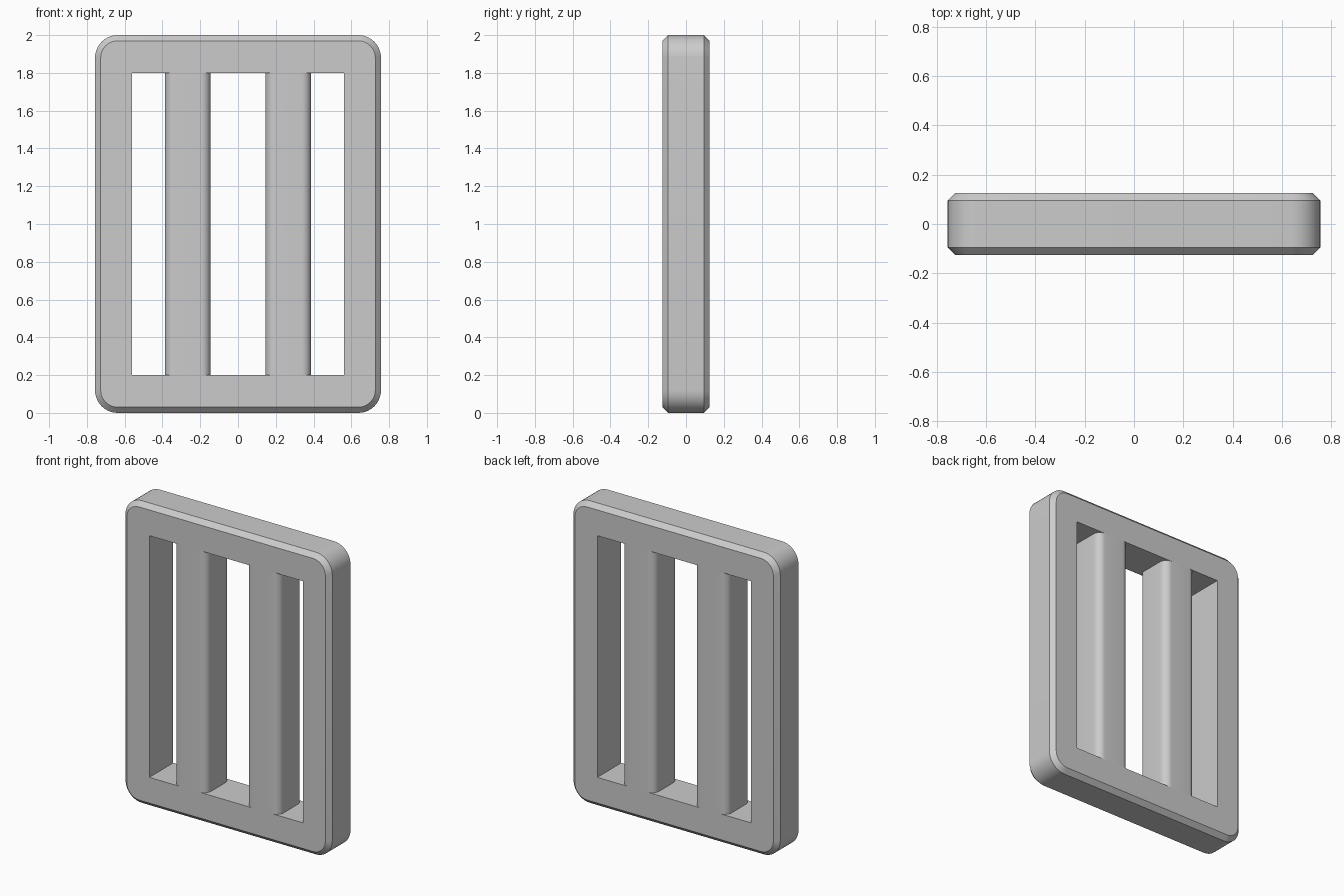
import bpy
import bmesh
from math import cos, sin, pi, radians

old = bpy.data.objects.get("Cube")
if old:
    bpy.data.objects.remove(old, do_unlink=True)

W, H = 0.757, 1.0            # half width and half height of the frame
WIN_W, WIN_H = 0.562, 0.8    # half size of the window
D = 0.125                    # half thickness
CHAMFER, CORNER = 0.03, 0.12
BAR_IN, BAR_OUT, BAR_ROUND = 0.145, 0.387, 0.05
STEPS = 10

grey = bpy.data.materials.new("light_grey")
grey.use_nodes = True
colour = (0.6, 0.6, 0.6, 1)
grey.diffuse_color = colour
grey.node_tree.nodes["Principled BSDF"].inputs["Base Color"].default_value = colour


def rounded_rect(half_w, half_h, radius):
    """Counter-clockwise outline; radius 0 repeats each corner point."""
    points = []
    for i, (sx, sy) in enumerate([(1, 1), (-1, 1), (-1, -1), (1, -1)]):
        for k in range(STEPS + 1):
            a = (i + k / STEPS) * pi / 2
            points.append((sx * (half_w - radius) + radius * cos(a),
                           sy * (half_h - radius) + radius * sin(a)))
    return points


def skin(bm, rings, closed):
    """Join consecutive rings of vertices with faces."""
    verts = [[bm.verts.new(p) for p in ring] for ring in rings]
    pairs = list(zip(verts, verts[1:]))
    if closed:
        pairs.append((verts[-1], verts[0]))
    for a, b in pairs:
        for i in range(len(a)):
            j = (i + 1) % len(a)
            bm.faces.new((a[i], a[j], b[j], b[i]))
    if not closed:
        bm.faces.new(verts[0])
        bm.faces.new(verts[-1])


def finish(bm, name):
    bmesh.ops.remove_doubles(bm, verts=bm.verts, dist=1e-5)
    bmesh.ops.recalc_face_normals(bm, faces=bm.faces)
    mesh = bpy.data.meshes.new(name)
    bm.to_mesh(mesh)
    bm.free()
    mesh.materials.append(grey)
    obj = bpy.data.objects.new(name, mesh)
    bpy.context.collection.objects.link(obj)
    bpy.ops.object.select_all(action='DESELECT')
    obj.select_set(True)
    bpy.context.view_layer.objects.active = obj
    bpy.ops.object.shade_smooth_by_angle(angle=radians(30))


# Frame: chamfered rounded rectangle with a square-cornered window
window = rounded_rect(WIN_W, WIN_H, 0)
inset = rounded_rect(W - CHAMFER, H - CHAMFER, CORNER - CHAMFER)
outer = rounded_rect(W, H, CORNER)
section = [(window, -D), (inset, -D), (outer, CHAMFER - D),
           (outer, D - CHAMFER), (inset, D), (window, D)]
bm = bmesh.new()
skin(bm, [[(x, y, z + H) for x, z in ring] for ring, y in section], True)
finish(bm, "frame")

# Two upright bars with rounded edges, flush with the frame
centre, half = (BAR_IN + BAR_OUT) / 2, (BAR_OUT - BAR_IN) / 2
for side, name in ((-1, "right_bar"), (1, "left_bar")):
    outline = rounded_rect(half, D, BAR_ROUND)
    bm = bmesh.new()
    skin(bm, [[(x + side * centre, y, H + z) for x, y in outline]
              for z in (-WIN_H, WIN_H)], False)
    finish(bm, name)
